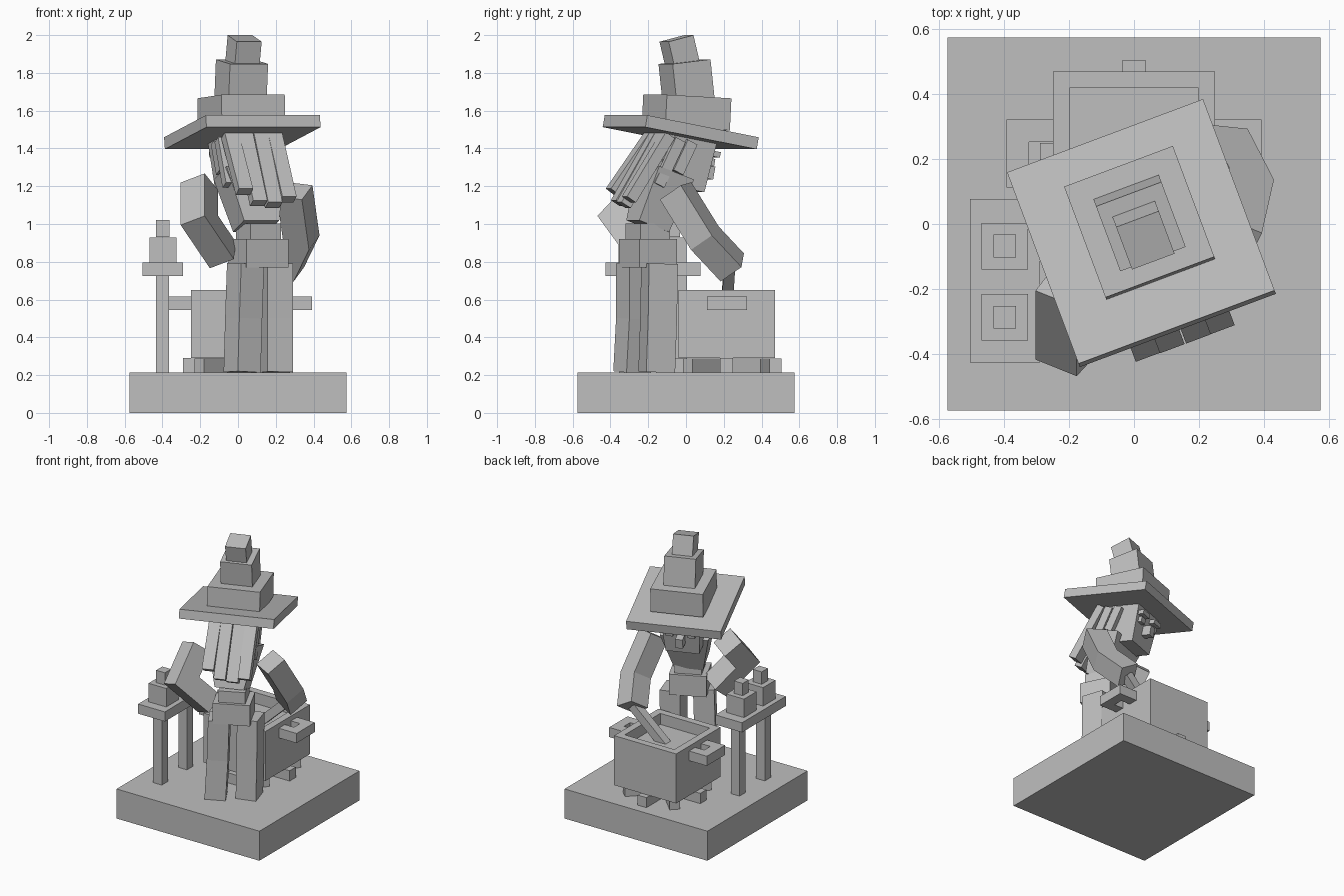
import bpy, bmesh, math
from mathutils import Vector, Matrix

if "Cube" in bpy.data.objects:
    bpy.data.objects.remove(bpy.data.objects["Cube"], do_unlink=True)

grey = bpy.data.materials.new("stone grey")
grey.use_nodes = True
COLOR = (0.52, 0.52, 0.52, 1)
grey.diffuse_color = COLOR
grey.node_tree.nodes["Principled BSDF"].inputs["Base Color"].default_value = COLOR

YAW = 20.5  # the figure is turned slightly


def add(name, bm):
    bmesh.ops.recalc_face_normals(bm, faces=bm.faces)
    mesh = bpy.data.meshes.new(name)
    bm.to_mesh(mesh)
    bm.free()
    mesh.materials.append(grey)
    obj = bpy.data.objects.new(name, mesh)
    bpy.context.collection.objects.link(obj)
    return obj


def box(name, center, size, yaw=0, lean=0, foot=(1, 1)):
    """Box turned by yaw, leaning forward by lean, bottom scaled by foot."""
    bm = bmesh.new()
    bmesh.ops.create_cube(bm, size=1)
    for v in bm.verts:
        if v.co.z < 0:
            v.co.x *= foot[0]
            v.co.y *= foot[1]
        v.co = Vector(a * b for a, b in zip(v.co, size))
    turn = Matrix.Rotation(math.radians(yaw), 4, "Z") @ Matrix.Rotation(math.radians(-lean), 4, "X")
    bm.transform(Matrix.Translation(center) @ turn)
    return add(name, bm)


def span(name, lo, hi):
    """Upright box between two corners."""
    lo, hi = Vector(lo), Vector(hi)
    return box(name, (lo + hi) / 2, hi - lo)


def limb(name, points, w, d, side):
    """Rectangular bar swept along points, mitred at the bends."""
    pts = [Vector(p) for p in points]
    dirs = [(b - a).normalized() for a, b in zip(pts, pts[1:])]
    bm = bmesh.new()
    rings = []
    for i, p in enumerate(pts):
        a, b = dirs[max(i - 1, 0)], dirs[min(i, len(dirs) - 1)]
        t = (a + b).normalized()
        s = Vector(side)
        s = (s - t * s.dot(t)).normalized()
        n = t.cross(s) / t.dot(a)
        rings.append([bm.verts.new(p + s * w / 2 * u + n * d / 2 * v)
                      for u, v in ((-1, -1), (1, -1), (1, 1), (-1, 1))])
    for r, q in zip(rings, rings[1:]):
        for k in range(4):
            bm.faces.new((r[k], r[k - 1], q[k - 1], q[k]))
    bm.faces.new(rings[0])
    bm.faces.new(rings[-1])
    return add(name, bm)


# Base
span("base", (-.575, -.575, 0), (.575, .575, .215))

# Cauldron with a recessed brew
bm = bmesh.new()
bmesh.ops.create_cube(bm, size=1)
bm.transform(Matrix.Translation((0, .215, .47)) @ Matrix.Diagonal((.5, .51, .36, 1)))
top = max(bm.faces, key=lambda f: f.calc_center_median().z)
bmesh.ops.inset_region(bm, faces=[top], thickness=.072)
rim = bmesh.ops.extrude_discrete_faces(bm, faces=[top])["faces"][0]
bmesh.ops.translate(bm, verts=rim.verts, vec=(0, 0, -.08))
add("cauldron", bm)

# Looped handles
for s, side in ((1, "left"), (-1, "right")):
    box(f"{side}_handle_grip", (s * .358, .217, .58), (.07, .21, .07))
    for y in (.147, .287):
        box(f"{side}_handle_arm", (s * .285, y, .58), (.08, .07, .07))

# Crossed firewood
for k in range(4):
    box("firewood", (0, .215, .2525 - .001 * k), (.58, .07, .075), 45 * k)

# Side table with two bottles
span("table_top", (-.505, -.427, .725), (-.29, .077, .795))
for y in (-.32, -.03):
    box("table_leg", (-.4, y, .47), (.07, .07, .51))
for y in (-.287, -.068):
    box("bottle", (-.398, y, .862), (.143, .143, .135))
    box("bottle_neck", (-.398, y, .975), (.07, .07, .09))

# Legs with slight knees
limb("right_leg", [(.2, -.155, .215), (.2, -.145, .5), (.2, -.14, .79)], .14, .16, (.95, .3, 0))
limb("left_leg", [(.022, -.285, .215), (.03, -.27, .5), (.04, -.27, .79)], .14, .15, (.86, .5, 0))

# Torso
box("hips", (.108, -.202, .845), (.25, .22, .15), 26)
box("waist", (.108, -.202, .96), (.18, .175, .085), 26)
box("chest", (.078, -.155, 1.13), (.33, .21, .3), YAW, 20, (.6, .85))
box("neck", (.04, -.09, 1.24), (.12, .12, .14), YAW, 20)


# Bent arms: one stirring, one with the hand on the hip
def arm(name, shoulder, elbow, hand):
    a, b, c = Vector(shoulder), Vector(elbow), Vector(hand)
    limb(name, (a, b, c), .145, .145, (b - a).cross(c - b))


arm("stirring_arm", (.3, -.055, 1.175), (.335, .1, .925), (.26, .245, .77))
arm("resting_arm", (-.205, -.185, 1.2), (-.205, -.355, 1.02), (-.08, -.22, .835))
limb("stirring_stick", [(.26, .23, .78), (.01, .215, .545)], .06, .06, (0, 1, 0))

# Head and face, tilted with the hat brim
LEAN = 10.5
turn = Matrix.Rotation(math.radians(YAW), 3, "Z") @ Matrix.Rotation(math.radians(-LEAN), 3, "X")
head = Vector((.025, -.04, 1.325))


def on_head(x, y, z):
    return head + turn @ Vector((x, y, z))


box("head", head, (.27, .29, .27), YAW, LEAN, (.85, .9))
box("nose", on_head(0, .165, -.02), (.05, .07, .07), YAW, LEAN)
for s in (-1, 1):
    box("eye", on_head(s * .075, .15, .03), (.05, .03, .04), YAW, LEAN)
    box("eyebrow", on_head(s * .075, .16, .075), (.085, .045, .03), YAW, LEAN)

# Hair strands down the back and sides
right = turn @ Vector((1, 0, 0))
back = Vector((.35, -.937, 0))
for u, drop in ((-.12, .3), (-.04, .36), (.045, .37), (.125, .34)):
    start = Vector((.07, -.14, 1.47)) + right * u
    limb("hair_strand", [start, start + back * .22 - Vector((0, 0, drop))], .08, .06, right)
for s in (-1, 1):
    for x, y, drop in ((.15, -.07, .24), (.145, .0, .16)):
        start = on_head(s * x, y, .11)
        limb("side_strand", [start, start + back * .5 * drop - Vector((0, 0, drop))],
             .035, .06, right)

# Hat: brim and three stacked tiers curling backward
for name, center, size, lean in (
        ("hat_brim", (.023, -.028, 1.486), (.645, .64, .064), LEAN),
        ("hat_band", (.0175, .003, 1.59), (.358, .365, .17), 3),
        ("hat_middle", (.017, .003, 1.755), (.215, .215, .21), -6.5),
        ("hat_tip", (.029, -.034, 1.912), (.14, .144, .145), -14)):
    box(name, center, size, YAW, lean)
